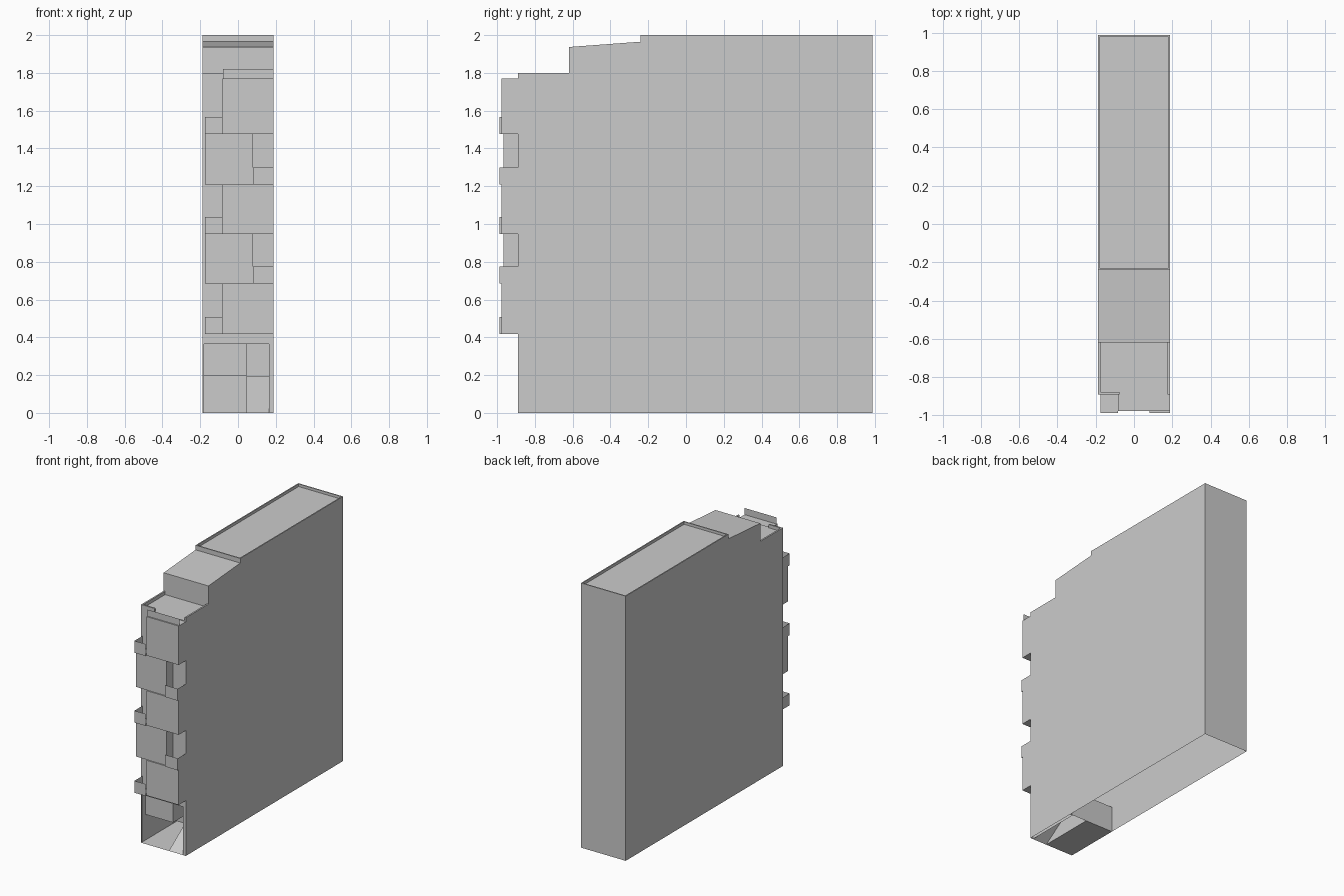
import bpy, bmesh

if "Cube" in bpy.data.objects:
    bpy.data.objects.remove(bpy.data.objects["Cube"])

W = 0.187          # half width of the building
FRONT, BACK = -0.89, 0.987
RIM = 0.012        # parapet thickness
LOW, HIGH = 1.775, 2.0


def finish(name, bm):
    mesh = bpy.data.meshes.new(name)
    bm.to_mesh(mesh)
    bm.free()
    obj = bpy.data.objects.new(name, mesh)
    bpy.context.collection.objects.link(obj)
    return obj


def prism(name, profile, x0=-W, x1=W, edit=None):
    """Side profile of (y, z) points extruded across x."""
    bm = bmesh.new()
    a = [bm.verts.new((x0, y, z)) for y, z in profile]
    b = [bm.verts.new((x1, y, z)) for y, z in profile]
    bm.faces.new(a)
    bm.faces.new(b[::-1])
    n = len(a)
    for i in range(n):
        j = (i + 1) % n
        bm.faces.new((a[i], b[i], b[j], a[j]))
    bmesh.ops.recalc_face_normals(bm, faces=bm.faces)
    if edit:
        edit(bm)
    return finish(name, bm)


def box(name, x0, x1, y0, y1, z0, z1, drop=()):
    """Box with optional missing sides, given as (axis, sign)."""
    def edit(bm):
        bm.normal_update()
        gone = [f for f in bm.faces
                if any(f.normal[ax] * s > 0.9 for ax, s in drop)]
        bmesh.ops.delete(bm, geom=gone, context='FACES')
    return prism(name, [(y0, z0), (y0, z1), (y1, z1), (y1, z0)], x0, x1, edit)


def panels(name, quads):
    bm = bmesh.new()
    for q in quads:
        bm.faces.new([bm.verts.new(p) for p in q])
    bmesh.ops.remove_doubles(bm, verts=bm.verts, dist=1e-5)
    return finish(name, bm)


def flat(x0, x1, y0, y1, z):
    return [(x0, y0, z), (x1, y0, z), (x1, y1, z), (x0, y1, z)]


def facing(x0, x1, z0, z1, y):
    return [(x0, y, z0), (x1, y, z0), (x1, y, z1), (x0, y, z1)]


# Main hollow body: sunken upper roof, open underside and open front
def shape_body(bm):
    bm.normal_update()
    gone = [f for f in bm.faces if f.normal.z < -0.9
            or (f.normal.y < -0.9 and f.calc_center_median().y < -0.5)]
    bmesh.ops.delete(bm, geom=gone, context='FACES')
    roof = [f for f in bm.faces if f.normal.z > 0.9
            and f.calc_center_median().z > 1.9]
    bmesh.ops.inset_region(bm, faces=roof, thickness=RIM)
    bmesh.ops.translate(bm, vec=(0, 0, -0.02), verts=roof[0].verts)
    # vertical-sided parapet: duplicate the rim edge down
    low = list(roof[0].verts)
    bmesh.ops.translate(bm, vec=(0, 0, 0.02), verts=low)
    new = bmesh.ops.extrude_face_region(bm, geom=roof)["geom"]
    bmesh.ops.translate(bm, vec=(0, 0, -0.02),
                        verts=[v for v in new if isinstance(v, bmesh.types.BMVert)])
    bmesh.ops.delete(bm, geom=[f for f in roof if f.is_valid], context='FACES')


prism("building_body", [(FRONT, 0), (FRONT, LOW), (-0.24, LOW),
                        (-0.24, HIGH), (BACK, HIGH), (BACK, 0)], edit=shape_body)

# Front wall around the entrance opening
panels("front_wall", [
    facing(-W, W, 0.365, LOW, FRONT),
    facing(-W, -0.18, 0, 0.365, FRONT),
    facing(0.165, W, 0, 0.365, FRONT)])

# Roof room with a sloping top
prism("roof_room", [(-0.62, LOW), (-0.62, 1.937), (-0.24, 1.965), (-0.24, LOW)])

# Parapets of the lower roof
box("parapet_left", -W, -W + RIM, FRONT, -0.62, LOW, 1.8)
box("parapet_right", W - RIM, W, FRONT, -0.62, LOW, 1.8)
box("parapet_front", -W + RIM, -0.075, FRONT, FRONT + RIM, LOW, 1.8)
panels("bay_parapet", [facing(-0.08, W, 1.765, 1.82, -0.967)])

# Alternating bays, each with an open balcony beside it
levels = [0.418, 0.684, 0.948, 1.21, 1.476, 1.77]
for i, (z0, z1) in enumerate(zip(levels, levels[1:])):
    if i % 2 == 0:
        bay, front, bal, inner = (-0.083, W), -0.976, (-0.175, -0.083), 1
    else:
        bay, front, bal, inner = (-0.175, 0.08), -0.967, (0.08, W), -1
    box(f"bay_{i + 1}", *bay, front, FRONT, z0, z1, drop=[(1, 1)])
    if i < 5:
        box(f"balcony_{i + 1}", *bal, -BACK, FRONT, z0, z0 + 0.09,
            drop=[(1, 1), (2, 1), (0, inner)])

# Entrance: recessed passage with a raised block and a ramp on the right
END, RX0, RX1, TOP, MID = -0.46, 0.045, 0.165, -0.61, 0.195
panels("entrance_passage", [
    flat(-W, RX0, FRONT, END, 0),
    facing(-W, W, 0, MID, END),
    flat(-W, RX0, -0.84, END, MID),
    facing(-W, RX0, MID, 0.365, -0.84),
    flat(-W, W, FRONT, -0.84, 0.365),
    flat(RX0, W, -0.84, END, 0.365),
    facing(RX0, W, MID, 0.365, END),
    [(RX0, -0.84, MID), (RX0, END, MID), (RX0, END, 0.365), (RX0, -0.84, 0.365)]])
panels("entrance_ramp", [
    [(RX0, FRONT, 0), (RX1, FRONT, 0), (RX1, TOP, MID), (RX0, TOP, MID)],
    flat(RX0, RX1, TOP, END, MID),
    [(RX0, FRONT, 0), (RX0, TOP, MID), (RX0, TOP, 0)],
    [(RX0, TOP, 0), (RX0, TOP, MID), (RX0, END, MID), (RX0, END, 0)],
    [(RX1, FRONT, 0), (RX1, END, 0), (RX1, END, 0.365), (RX1, FRONT, 0.365)]])
